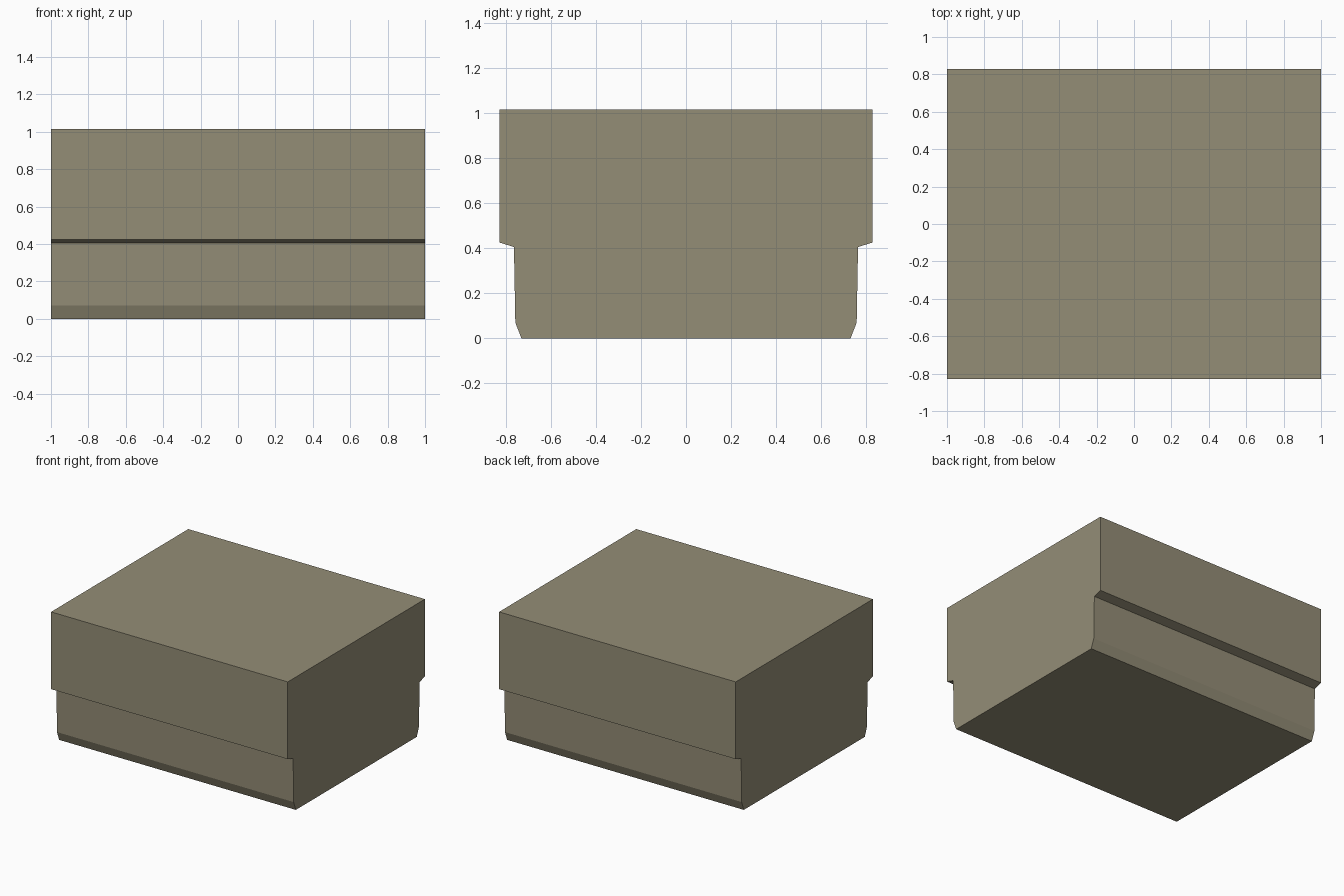
import bpy
import bmesh

if "Cube" in bpy.data.objects:
    bpy.data.objects.remove(bpy.data.objects["Cube"])

# Single flat stone-beige colour
stone = bpy.data.materials.new("warm_stone")
stone.diffuse_color = (0.296, 0.268, 0.183, 1.0)
stone.use_nodes = True
stone.node_tree.nodes["Principled BSDF"].inputs["Base Color"].default_value = stone.diffuse_color

# Half of the side profile (y, z), from bottom to top, mirrored across y = 0
half = [(0.73, 0.0), (0.757, 0.07), (0.763, 0.405), (0.828, 0.425), (0.828, 1.015)]
profile = half + [(-y, z) for y, z in reversed(half)]

# Stepped block: the profile extruded along x
bm = bmesh.new()
end = bm.faces.new([bm.verts.new((-1.0, y, z)) for y, z in profile])
result = bmesh.ops.extrude_face_region(bm, geom=[end], use_keep_orig=True)
moved = [v for v in result["geom"] if isinstance(v, bmesh.types.BMVert)]
bmesh.ops.translate(bm, verts=moved, vec=(2.0, 0.0, 0.0))
bmesh.ops.recalc_face_normals(bm, faces=bm.faces)

mesh = bpy.data.meshes.new("stepped_block")
bm.to_mesh(mesh)
bm.free()
mesh.materials.append(stone)
block = bpy.data.objects.new("stepped_block", mesh)
bpy.context.collection.objects.link(block)
